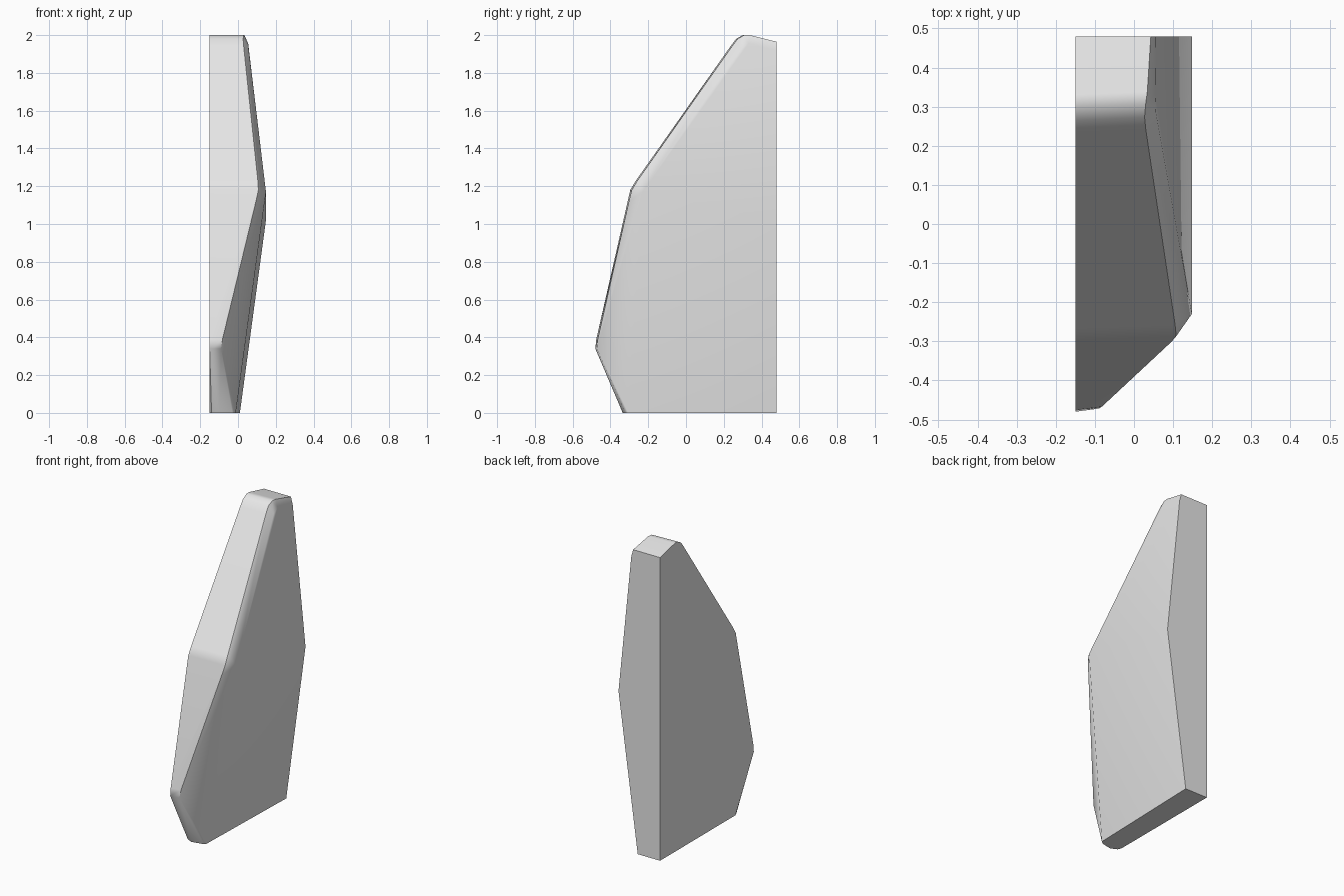
import bpy, bmesh, math

cube = bpy.data.objects.get("Cube")
if cube:
    bpy.data.objects.remove(cube, do_unlink=True)

INNER = -0.15   # flat inner side
BACK = 0.48     # flat back

# Front profile with softened corners: y, z, x of the outer front edge
front = [
    (-0.48, 0.34, -0.09), (-0.475, 0.39, -0.082),
    (-0.31, 1.12, 0.095), (-0.295, 1.18, 0.108), (-0.265, 1.23, 0.105),
    (0.235, 1.94, 0.03), (0.265, 1.98, 0.027), (0.3, 2, 0.03),
    (0.33, 2, 0.034), (BACK, 1.965, 0.043),
]

# Outer side panel: ridge, upper rim
side = [
    (0.148, -0.23, 1.17), (0.148, BACK, 1.02),
    (0.056, 0.285, 1.93), (0.054, 0.33, 1.955), (0.056, BACK, 1.92),
]

# Base outline with a rounded front
base = [
    (INNER, BACK), (0.01, BACK), (-0.01, -0.24), (-0.012, -0.305),
    (-0.03, -0.32), (-0.1, -0.335), (-0.14, -0.315), (INNER, -0.29),
]

points = list(side)
points += [(x, y, 0) for x, y in base]
for y, z, x in front:
    points.append((INNER, y, z))
    points.append((x, min(y + 0.008, BACK), z))

# Body is the tight skin around the outlines
bm = bmesh.new()
for p in points:
    bm.verts.new(p)
hull = bmesh.ops.convex_hull(bm, input=bm.verts)
loose = [v for v in bm.verts if not v.link_faces]
bmesh.ops.delete(bm, geom=loose, context='VERTS')
bmesh.ops.dissolve_limit(bm, angle_limit=math.radians(1.5),
                         verts=bm.verts, edges=bm.edges)
bmesh.ops.recalc_face_normals(bm, faces=bm.faces)
mesh = bpy.data.meshes.new("armor_panel")
bm.to_mesh(mesh)
bm.free()

panel = bpy.data.objects.new("armor_panel", mesh)
bpy.context.collection.objects.link(panel)

# Plain grey finish
grey = bpy.data.materials.new("light_grey")
grey.use_nodes = True
colour = (0.8, 0.8, 0.8, 1)
grey.diffuse_color = colour
grey.node_tree.nodes["Principled BSDF"].inputs["Base Color"].default_value = colour
mesh.materials.append(grey)

# Soft bevels, crisp flat cuts
bpy.ops.object.select_all(action='DESELECT')
panel.select_set(True)
bpy.context.view_layer.objects.active = panel
bpy.ops.object.shade_smooth_by_angle(angle=math.radians(32))
weighted = panel.modifiers.new("weighted_normals", 'WEIGHTED_NORMAL')
weighted.keep_sharp = True
